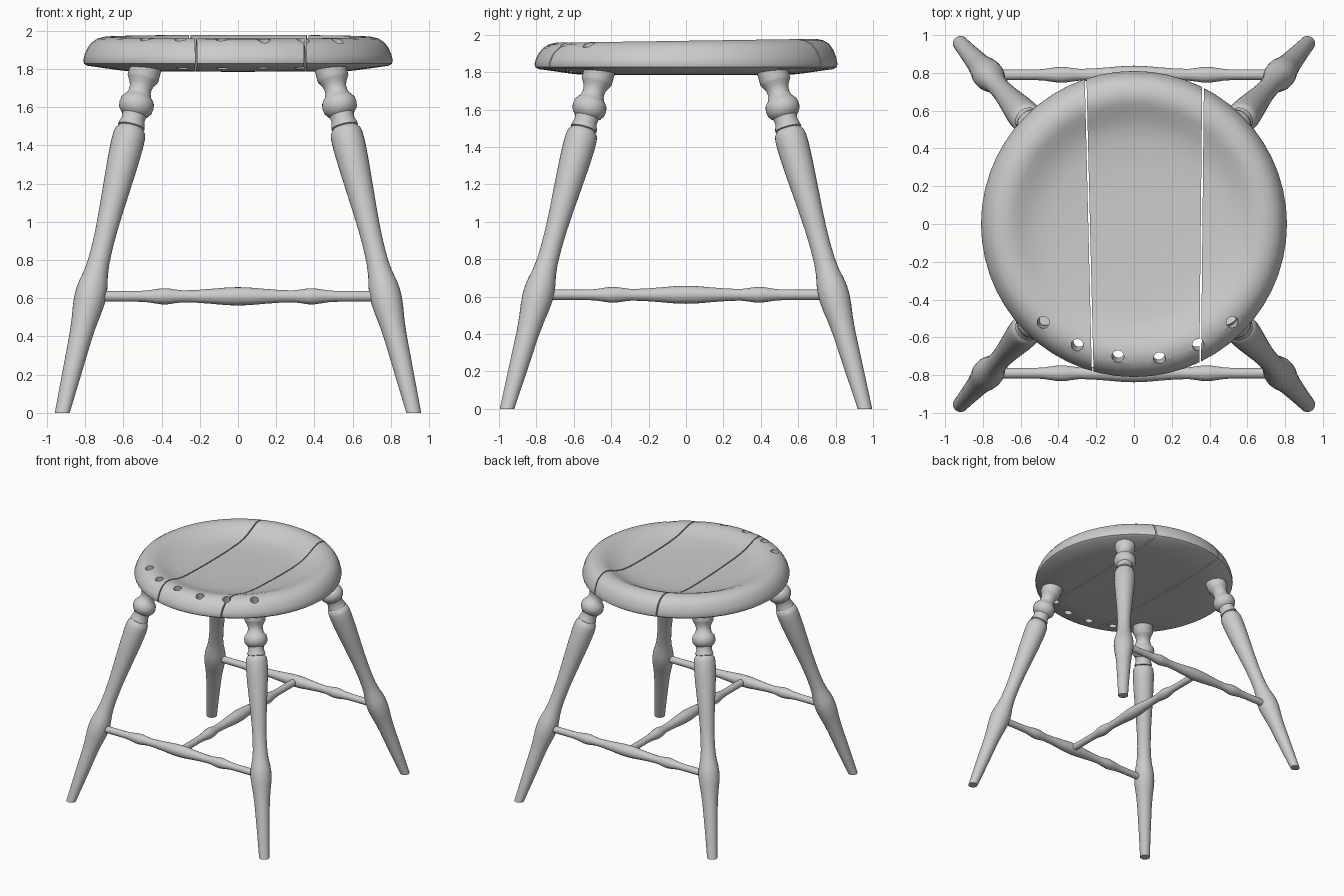
import bpy, bmesh
from math import cos, sin, pi, radians, atan2
from mathutils import Vector, Matrix

if "Cube" in bpy.data.objects:
    bpy.data.objects.remove(bpy.data.objects["Cube"])


def lathe(name, p0, p1, profile, sides, reshape=None):
    """Turn (distance, radius) points around the axis p0 -> p1."""
    p0, p1 = Vector(p0), Vector(p1)
    rot = Vector((0, 0, 1)).rotation_difference((p1 - p0).normalized())
    d0, span = profile[0][0], profile[-1][0] - profile[0][0]
    bm = bmesh.new()
    rings = []
    for d, r in profile:
        c = p0.lerp(p1, (d - d0) / span)
        rings.append([bm.verts.new(c + rot @ Vector((r * cos(2 * pi * i / sides),
                                                     r * sin(2 * pi * i / sides), 0)))
                      for i in range(sides)])
    for a, b in zip(rings, rings[1:]):
        for i in range(sides):
            j = (i + 1) % sides
            bm.faces.new((a[i], a[j], b[j], b[i]))
    bm.faces.new(rings[0])
    bm.faces.new(rings[-1])
    if reshape:
        reshape(rings)
    return finish(name, bm)


def finish(name, bm):
    bmesh.ops.recalc_face_normals(bm, faces=bm.faces)
    me = bpy.data.meshes.new(name)
    bm.to_mesh(me)
    bm.free()
    ob = bpy.data.objects.new(name, me)
    bpy.context.collection.objects.link(ob)
    return ob


def smooth(ob, angle=35):
    bpy.ops.object.select_all(action='DESELECT')
    ob.select_set(True)
    bpy.context.view_layer.objects.active = ob
    bpy.ops.object.shade_smooth_by_angle(angle=radians(angle))


# Seat: (radius, height) section from underside centre, round the rim, into the dish
section = [(.02, 1.785), (.56, 1.787), (.62, 1.793), (.79, 1.817), (.806, 1.828), (.81, 1.845),
           (.803, 1.875), (.788, 1.91), (.765, 1.94), (.735, 1.959), (.70, 1.968),
           (.665, 1.968), (.63, 1.957), (.59, 1.94), (.55, 1.924), (.50, 1.91),
           (.43, 1.90), (.30, 1.893), (.15, 1.89), (.01, 1.89)]
N = 56
bm = bmesh.new()
rings = []
for k, (r, z) in enumerate(section):
    ring = []
    for i in range(N):
        x, y = r * cos(2 * pi * i / N), r * sin(2 * pi * i / N)
        h = z
        if k > 5:                       # top slopes up to the back
            h += .015 * y * min(1, (z - 1.845) / .08)
        if k > 10:                      # dish is deeper at the back
            h -= (1.968 - z) * .35 * y
        ring.append(bm.verts.new((x, y, h)))
    rings.append(ring)
for a, b in zip(rings, rings[1:]):
    for i in range(N):
        j = (i + 1) % N
        bm.faces.new((a[i], a[j], b[j], b[i]))
bm.faces.new(rings[0])
bm.faces.new(rings[-1])
seat = finish("seat", bm)

# Cutters: two plank seams and six slanted spindle holes along the front
cutters = []
for back_x, front_x in ((-.256, -.219), (.366, .35)):
    bm = bmesh.new()
    turn = atan2(front_x - back_x, 1.54)
    bmesh.ops.create_cube(bm, size=1, matrix=Matrix.Translation(((back_x + front_x) / 2, 0, 1.9))
                          @ Matrix.Rotation(turn, 4, 'Z') @ Matrix.Diagonal((.009, 2, .6, 1)))
    cutters.append(finish("seam_cutter", bm))
for x, y in ((-.48, -.52), (-.30, -.64), (-.085, -.70), (.135, -.71), (.34, -.64), (.52, -.52)):
    top = Vector((x, y, 1.95))
    lean = Vector((x * .25, y * .25, 1)).normalized()
    cutters.append(lathe("hole_cutter", top - lean * .3, top + lean * .2,
                         [(0, .032), (1, .032)], 20))
for c in cutters:
    m = seat.modifiers.new("cut", 'BOOLEAN')
    m.operation, m.solver, m.object = 'DIFFERENCE', 'EXACT', c
    bpy.context.view_layer.objects.active = seat
    bpy.ops.object.modifier_apply(modifier=m.name)
    bpy.data.objects.remove(c)
smooth(seat)

# Legs: turned (height, radius) profile
leg = [(0, .04), (.2, .049), (.4, .06), (.48, .068), (.54, .077), (.59, .082), (.64, .081),
       (.68, .075), (.73, .064), (.79, .057), (.87, .055), (.96, .057), (1.06, .063),
       (1.18, .072), (1.3, .081), (1.4, .086), (1.45, .085), (1.475, .08), (1.488, .068),
       (1.494, .064), (1.498, .072), (1.51, .069), (1.535, .061), (1.56, .064), (1.568, .074),
       (1.585, .087), (1.61, .092), (1.635, .087), (1.652, .074), (1.658, .067),
       (1.68, .059), (1.7, .058), (1.72, .064), (1.74, .076), (1.752, .083), (1.83, .083)]


def flat_foot(rings):
    for v in rings[0]:
        v.co.z = 0


for sy, where in ((-1, "front"), (1, "back")):
    for sx, side in ((-1, "left"), (1, "right")):
        smooth(lathe(f"{where}_{side}_leg", (sx * .92, sy * .957, 0),
                     (sx * .478, sy * .456, 1.83), leg, 28, flat_foot))

# Stretchers: half profile mirrored about the middle
half = [(0, .048), (.06, .046), (.14, .039), (.22, .033), (.29, .031), (.33, .036), (.37, .042),
        (.40, .042), (.44, .036), (.48, .030), (.53, .028), (.76, .028)]
bar = [(-d, r) for d, r in half[:0:-1]] + half
for y, where in ((-.79, "front"), (.79, "back")):
    smooth(lathe(f"{where}_stretcher", (-.76, y, .61), (.76, y, .61), bar, 20))
smooth(lathe("middle_stretcher", (0, -.77, .61), (0, .77, .61), bar, 20))
